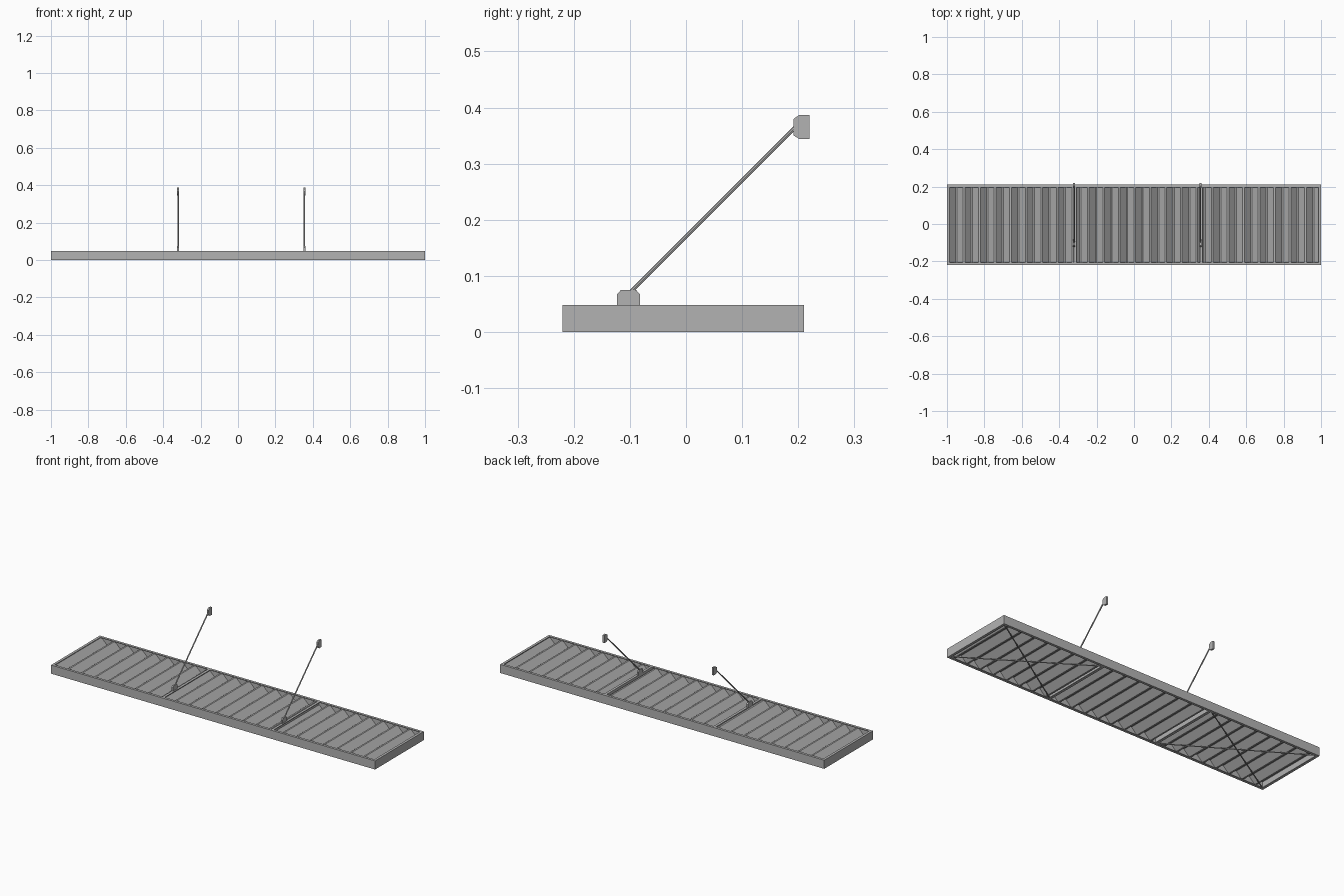
import bpy, bmesh, math
from mathutils import Vector

if "Cube" in bpy.data.objects:
    bpy.data.objects.remove(bpy.data.objects["Cube"], do_unlink=True)

steel = bpy.data.materials.new("grey_steel")
steel.use_nodes = True
GREY = (0.45, 0.45, 0.45, 1)
steel.diffuse_color = GREY
steel.node_tree.nodes["Principled BSDF"].inputs["Base Color"].default_value = GREY

X, Y0, Y1, H = 1.0, -0.22, 0.21, 0.048
WALL, FLANGE = 0.004, 0.014
JOISTS = (("right", -0.32), ("left", 0.355))


def finish(name, bm):
    bmesh.ops.recalc_face_normals(bm, faces=bm.faces)
    mesh = bpy.data.meshes.new(name)
    bm.to_mesh(mesh)
    bm.free()
    mesh.materials.append(steel)
    obj = bpy.data.objects.new(name, mesh)
    bpy.context.collection.objects.link(obj)
    return obj


def extrude(name, outline, offset):
    """Solid prism from a planar outline."""
    bm = bmesh.new()
    face = bm.faces.new([bm.verts.new(p) for p in outline])
    new = bmesh.ops.extrude_face_region(bm, geom=[face])["geom"]
    bmesh.ops.translate(bm, vec=offset, verts=[v for v in new if isinstance(v, bmesh.types.BMVert)])
    return finish(name, bm)


def rod(name, a, b, radius, sides=8):
    """Straight round bar between two points."""
    a, b = Vector(a), Vector(b)
    bm = bmesh.new()
    bmesh.ops.create_cone(bm, cap_ends=True, segments=sides, radius1=radius,
                          radius2=radius, depth=(b - a).length)
    obj = finish(name, bm)
    obj.rotation_mode = 'QUATERNION'
    obj.rotation_quaternion = (b - a).to_track_quat('Z', 'Y')
    obj.location = (a + b) / 2
    return obj


def channel():
    """C section as (inward, height) pairs."""
    return [(0, 0), (FLANGE, 0), (FLANGE, WALL), (WALL, WALL),
            (WALL, H - WALL), (FLANGE, H - WALL), (FLANGE, H), (0, H)]


# Perimeter frame: one C section mitred around the rectangle
bm = bmesh.new()
rings = []
for sx, sy in ((-1, -1), (1, -1), (1, 1), (-1, 1)):
    edge = Y1 if sy > 0 else Y0
    rings.append([bm.verts.new((sx * (X - d), edge - sy * d, z)) for d, z in channel()])
for i in range(4):
    a, b = rings[i], rings[(i + 1) % 4]
    for j in range(8):
        k = (j + 1) % 8
        bm.faces.new((a[j], b[j], b[k], a[k]))
finish("perimeter_frame", bm)

# Cross joists carrying the rods
for side, x in JOISTS:
    extrude(side + "_joist", [(x - WALL / 2 + d, Y0 + WALL, z) for d, z in channel()],
            (0, Y1 - Y0 - 2 * WALL, 0))

# Corrugated deck: trapezoid wave across the length
RIBS, LOW, HIGH = 24, 0.009, 0.042
x0 = -X + WALL
pitch = 2 * (X - WALL) / RIBS
flat = 0.1 * pitch
bm = bmesh.new()
points = []
for i in range(RIBS):
    x = x0 + i * pitch
    points += [(x, HIGH), (x + flat, HIGH), (x + pitch / 2, LOW), (x + pitch / 2 + flat, LOW)]
points.append((-x0, HIGH))
front = [bm.verts.new((x, Y0 + WALL, z)) for x, z in points]
back = [bm.verts.new((x, Y1 - WALL, z)) for x, z in points]
for i in range(len(points) - 1):
    bm.faces.new((front[i], front[i + 1], back[i + 1], back[i]))
deck = finish("corrugated_deck", bm)
thick = deck.modifiers.new("sheet_thickness", 'SOLIDIFY')
thick.thickness = 0.002
thick.offset = 0

# Diagonal bracing under both end bays
for (side, x), end in zip(JOISTS, (-X + 0.01, X - 0.01)):
    lo, hi = Y0 + 0.01, Y1 - 0.01
    rod(side + "_brace_a", (end, lo, 0.004), (x, hi, 0.004), 0.003, 6)
    rod(side + "_brace_b", (end, hi, 0.004), (x, lo, 0.004), 0.003, 6)

# Tie rods with foot and wall brackets
T = 0.01
foot = [(-0.123, H), (-0.082, H), (-0.082, 0.067), (-0.089, 0.075), (-0.116, 0.075), (-0.123, 0.067)]
wall = [(0.22, 0.344), (0.22, 0.387), (0.202, 0.387), (0.192, 0.38), (0.192, 0.35), (0.202, 0.344)]
for side, x in JOISTS:
    extrude(side + "_foot_bracket", [(x - T / 2, y, z) for y, z in foot], (T, 0, 0))
    extrude(side + "_wall_bracket", [(x - T / 2, y, z) for y, z in wall], (T, 0, 0))
    rod(side + "_tie_rod", (x, -0.1, 0.07), (x, 0.2, 0.37), 0.0035)
